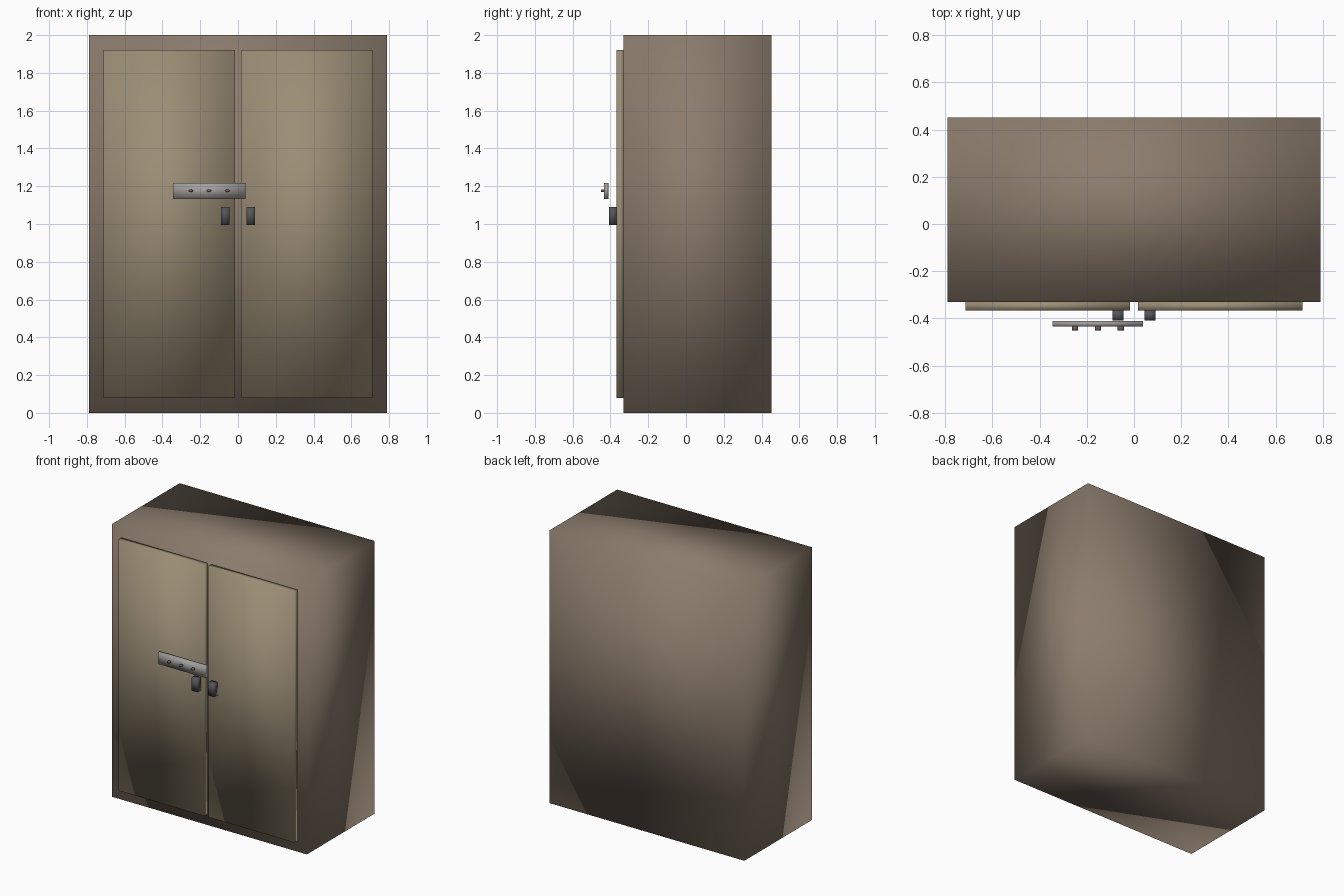
import bpy, bmesh
from mathutils import Matrix

if "Cube" in bpy.data.objects:
    bpy.data.objects.remove(bpy.data.objects["Cube"])


def material(name, rgb):
    m = bpy.data.materials.new(name)
    m.diffuse_color = (*rgb, 1)
    m.use_nodes = True
    m.node_tree.nodes["Principled BSDF"].inputs["Base Color"].default_value = m.diffuse_color
    return m


body_mat = material("body_brown", (0.26, 0.20, 0.15))
door_mat = material("door_tan", (0.33, 0.27, 0.18))
dark_mat = material("dark_metal", (0.09, 0.09, 0.10))
screw_mat = material("screw_rust", (0.16, 0.12, 0.10))
plate_mat = material("plate_metal", (0.36, 0.35, 0.34))


def finish(name, bm, mat):
    mesh = bpy.data.meshes.new(name)
    bmesh.ops.recalc_face_normals(bm, faces=bm.faces)
    for f in bm.faces:
        f.smooth = True
    bm.to_mesh(mesh)
    bm.free()
    mesh.materials.append(mat)
    obj = bpy.data.objects.new(name, mesh)
    bpy.context.collection.objects.link(obj)
    return obj


def box(name, lo, hi, mat):
    size = [b - a for a, b in zip(lo, hi)]
    mid = [(a + b) / 2 for a, b in zip(lo, hi)]
    bm = bmesh.new()
    bmesh.ops.create_cube(bm, size=1, matrix=Matrix.Translation(mid) @ Matrix.Diagonal((*size, 1)))
    return finish(name, bm, mat)


# Cabinet carcass
box("cabinet_body", (-0.79, -0.33, 0), (0.79, 0.452, 2), body_mat)

# Pair of doors and their handles
for side, s in (("left", -1), ("right", 1)):
    x0, x1 = sorted((s * 0.016, s * 0.713))
    box(side + "_door", (x0, -0.367, 0.08), (x1, -0.33, 1.92), door_mat)
    x0, x1 = sorted((s * 0.044, s * 0.091))
    box(side + "_handle", (x0, -0.408, 0.995), (x1, -0.367, 1.09), dark_mat)

# Latch plate standing in front of the doors
box("latch_plate", (-0.345, -0.434, 1.133), (0.039, -0.411, 1.218), plate_mat)

# Oval screw heads on the plate
for i, x in enumerate((-0.25, -0.153, -0.056)):
    bm = bmesh.new()
    bmesh.ops.create_cone(
        bm, cap_ends=True, segments=8, radius1=1, radius2=1, depth=1,
        matrix=Matrix.Translation((x, -0.442, 1.176))
        @ Matrix.Diagonal((0.013, 0.018, 0.007, 1))
        @ Matrix.Rotation(1.5707963, 4, 'X'))
    finish(f"screw_{i + 1}", bm, screw_mat)
